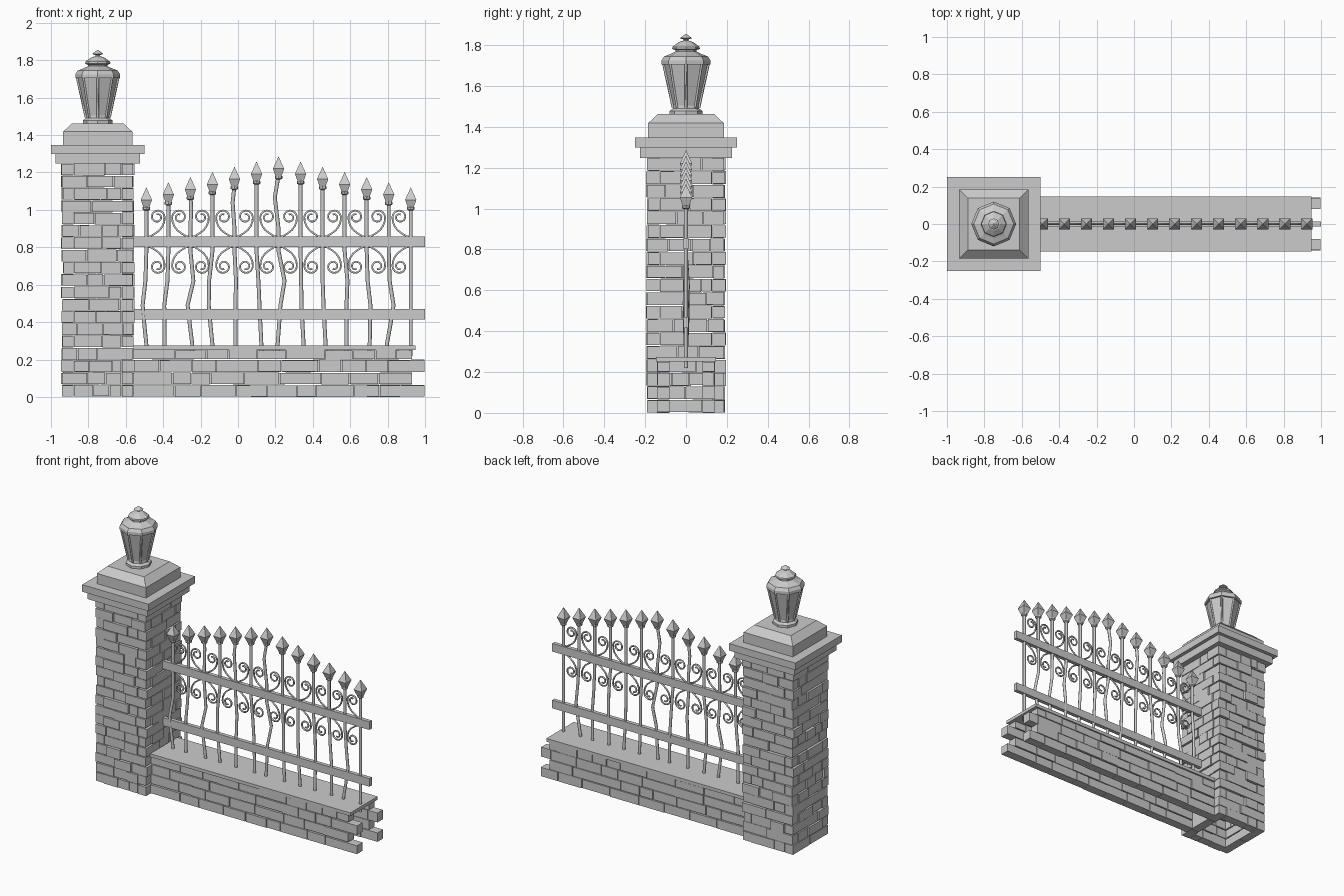
import bpy, bmesh, math, random
from mathutils import Matrix, Vector

if "Cube" in bpy.data.objects:
    bpy.data.objects.remove(bpy.data.objects["Cube"])

random.seed(4)
PX = -0.75  # pillar centre


def finish(name, bm):
    bmesh.ops.recalc_face_normals(bm, faces=bm.faces)
    me = bpy.data.meshes.new(name)
    bm.to_mesh(me)
    bm.free()
    ob = bpy.data.objects.new(name, me)
    bpy.context.collection.objects.link(ob)
    return ob


def box(bm, x0, x1, y0, y1, z0, z1, mat=Matrix()):
    c = Vector(((x0 + x1) / 2, (y0 + y1) / 2, (z0 + z1) / 2))
    m = mat @ Matrix.Translation(c) @ Matrix.Diagonal((x1 - x0, y1 - y0, z1 - z0, 1))
    bmesh.ops.create_cube(bm, size=1, matrix=m)


def lathe(bm, profile, n, x, y=0.0, turn=0.0):
    rings = [[bm.verts.new((x + r * math.cos(turn + math.tau * i / n),
                            y + r * math.sin(turn + math.tau * i / n), z))
              for i in range(n)] for r, z in profile]
    for a, b in zip(rings, rings[1:]):
        for i in range(n):
            j = (i + 1) % n
            bm.faces.new((a[i], a[j], b[j], b[i]))
    bm.faces.new(rings[0])
    bm.faces.new(rings[-1])


def tubes(name, paths, radius, res=1):
    cu = bpy.data.curves.new(name, 'CURVE')
    cu.dimensions = '3D'
    cu.bevel_depth = radius
    cu.bevel_resolution = res
    cu.use_fill_caps = True
    for pts in paths:
        sp = cu.splines.new('POLY')
        sp.points.add(len(pts) - 1)
        for p, co in zip(sp.points, pts):
            p.co = (*co, 1)
    tmp = bpy.data.objects.new(name + "_curve", cu)
    bpy.context.collection.objects.link(tmp)
    bpy.context.view_layer.update()
    me = bpy.data.meshes.new_from_object(
        tmp.evaluated_get(bpy.context.evaluated_depsgraph_get()))
    bpy.data.objects.remove(tmp)
    ob = bpy.data.objects.new(name, me)
    bpy.context.collection.objects.link(ob)


def course(bm, x0, x1, inner, outer, z0, z1, mat, jut, lo, hi):
    """One row of uneven bricks whose outer face looks along -y."""
    x = x0
    while x < x1 - 0.001:
        w = random.uniform(lo, hi)
        end = x1 if x + w > x1 - lo * 0.6 else x + w
        d = random.uniform(-jut, jut)
        box(bm, x, end - 0.004, -outer - d, -inner,
            z0 + random.uniform(0, 0.004), z1 - random.uniform(0.001, 0.005), mat)
        x = end


# Pillar bricks: hollow square, corners alternate between sides
bm = bmesh.new()
rows, top = 19, 1.25
for i in range(rows):
    z0, z1 = top * i / rows, top * (i + 1) / rows
    for k in range(4):
        m = Matrix.Translation((PX, 0, 0)) @ Matrix.Rotation(k * math.pi / 2, 4, 'Z')
        e = 0.19 if (i + k) % 2 else 0.128
        course(bm, -e, e, 0.13, 0.19, z0, z1, m, 0.007 if i else 0.001, 0.08, 0.19)
finish("pillar_bricks", bm)

# Wall bricks: two leaves with a toothed free end
bm = bmesh.new()
levels = [0, 0.065, 0.132, 0.2, 0.253]
for i in range(4):
    for k in range(2):
        m = Matrix.Scale(-1, 4, (0, 1, 0)) if k else Matrix()
        end = 0.935 if i % 2 else 1.0
        course(bm, -0.56, end, 0.08, 0.14, levels[i], levels[i + 1], m, 0.003, 0.1, 0.24)
finish("wall_bricks", bm)

# Wall coping slab
bm = bmesh.new()
box(bm, -0.56, 0.95, -0.147, 0.147, 0.252, 0.274)
finish("wall_coping", bm)

# Pillar cap: stepped slabs and a chamfered top
bm = bmesh.new()
box(bm, PX - 0.226, PX + 0.226, -0.226, 0.226, 1.247, 1.3)
box(bm, PX - 0.25, PX + 0.25, -0.25, 0.25, 1.3, 1.348)
q = math.sqrt(2)
lathe(bm, [(0.185 * q, 1.348), (0.185 * q, 1.418), (0.138 * q, 1.462)], 4, PX, turn=math.pi / 4)
finish("pillar_cap", bm)

# Octagonal lantern
bm = bmesh.new()
lathe(bm, [(0.08, 1.46), (0.08, 1.478), (0.064, 1.49), (0.062, 1.505), (0.107, 1.705),
           (0.12, 1.705), (0.12, 1.725), (0.107, 1.745), (0.08, 1.755), (0.052, 1.768),
           (0.052, 1.775), (0.068, 1.782), (0.066, 1.792), (0.035, 1.815), (0.012, 1.822),
           (0.012, 1.828), (0.03, 1.834), (0.002, 1.855)], 8, PX)
finish("lantern", bm)
ribs = []
for i in range(8):
    c, s = math.cos(i * math.tau / 8), math.sin(i * math.tau / 8)
    ribs.append([(PX + 0.063 * c, 0.063 * s, 1.495), (PX + 0.11 * c, 0.11 * s, 1.71)])
tubes("lantern_ribs", ribs, 0.007, 0)

# Iron rails
bm = bmesh.new()
for z in (0.415, 0.802):
    box(bm, -0.56, 1.0, -0.013, 0.013, z, z + 0.055)
finish("rails", bm)

# Bent bars with spearheads; sideways bends at three low heights and one high
bends = [(0, -.02, -.005, 0), (-.02, -.022, -.005, 0), (.01, -.015, .016, .004),
         (0, -.02, -.018, 0), (.005, .005, .008, -.01), (.026, .016, .01, 0),
         (-.005, .01, .032, -.02), (.016, .005, .003, 0), (.016, .005, 0, 0),
         (.01, .01, .015, 0), (.016, .02, .005, 0), (-.01, .026, .005, 0), (0, 0, 0, 0)]
step, bx0 = 0.1178, -0.49
bars = []
heads = bmesh.new()
for i, (a, b, c, d) in enumerate(bends):
    x = bx0 + i * step
    t = 1.285 - 0.0277 * abs(i - 6)
    ys = [random.uniform(-0.012, 0.012) if i < 12 else 0 for _ in range(2)]
    bars.append([(x + a, 0, 0.22), (x + a, 0, 0.28), (x + (a + b) / 2, ys[0] / 2, 0.38),
                 (x + b, ys[0], 0.49), (x + c, ys[1], 0.62), (x, 0, 0.78), (x, 0, 0.9),
                 (x + d, 0, (0.98 + t - 0.13) / 2), (x, 0, t - 0.1)])
    lathe(heads, [(0.012 * q, t - 0.115), (0.03 * q, t - 0.065), (0.001, t)], 4, x, turn=math.pi / 4)
    lathe(heads, [(0.012, t - 0.122), (0.02, t - 0.117), (0.02, t - 0.105), (0.012, t - 0.1)], 8, x)
tubes("bars", bars, 0.0105, 1)
finish("spearheads", heads)

# Scrolls in each gap, mirrored in pairs and above/below the upper rail
scrolls = []
for i in range(12):
    cx, side = bx0 + (i + 0.5) * step, 1 if i % 2 == 0 else -1
    pts = []
    for k in range(23):
        u = k / 22
        ang = math.tau * (1.3 * u - 0.3) - math.pi
        ang = math.pi * 2.6 * (1 - u)
        r = 0.014 + 0.025 * u
        pts.append((r * math.cos(ang), 0.132 + r * math.sin(ang)))
    pts += [(0.037, 0.108), (0.028, 0.084), (0.012, 0.062), (-0.01, 0.045), (-0.035, 0.03), (-0.058, 0.025)]
    for v in (1, -1):
        scrolls.append([(cx + side * px, 0, 0.83 + v * pz) for px, pz in pts])
tubes("scrolls", scrolls, 0.0055, 1)
